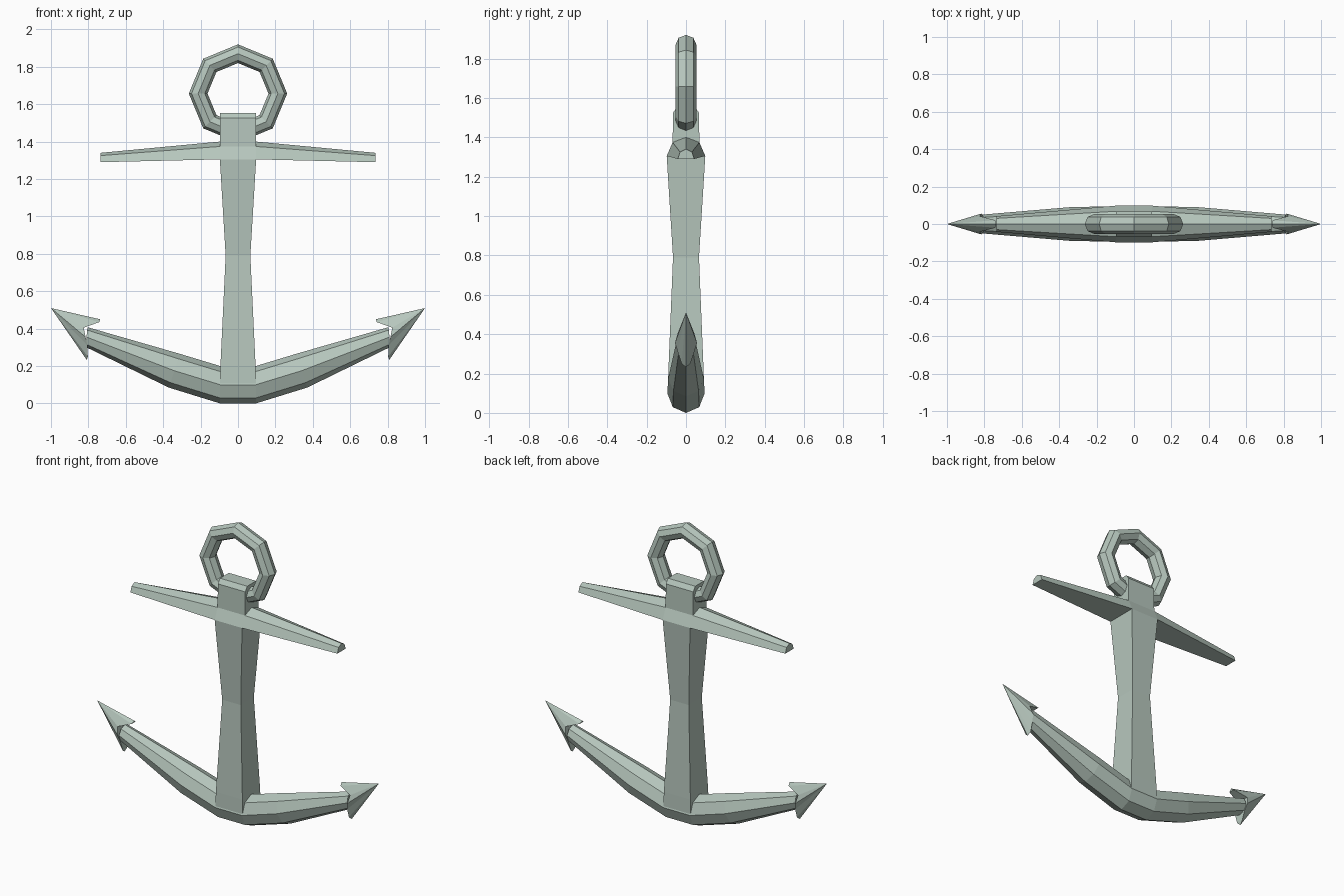
import bpy, bmesh, math
from mathutils import Vector

if "Cube" in bpy.data.objects:
    bpy.data.objects.remove(bpy.data.objects["Cube"])

mat = bpy.data.materials.new("pale_sage_grey")
mat.diffuse_color = (0.47, 0.57, 0.51, 1)
mat.use_nodes = True
mat.node_tree.nodes["Principled BSDF"].inputs["Base Color"].default_value = mat.diffuse_color


def make(name, verts, faces):
    bm = bmesh.new()
    vs = [bm.verts.new(v) for v in verts]
    for f in faces:
        bm.faces.new([vs[i] for i in f])
    bmesh.ops.recalc_face_normals(bm, faces=bm.faces)
    me = bpy.data.meshes.new(name)
    bm.to_mesh(me)
    bm.free()
    me.materials.append(mat)
    ob = bpy.data.objects.new(name, me)
    bpy.context.collection.objects.link(ob)
    return ob


def loft(name, rings, closed=False):
    """Skin a list of equal-length point rings."""
    n, m = len(rings[0]), len(rings)
    verts = [p for r in rings for p in r]
    faces = []
    for k in range(m if closed else m - 1):
        a, b = k * n, (k + 1) % m * n
        faces += [(a + i, a + (i + 1) % n, b + (i + 1) % n, b + i) for i in range(n)]
    if not closed:
        faces += [range(n), range((m - 1) * n, m * n)]
    return make(name, verts, faces)


# shank: rectangular sections (z, half x, half y)
shank = [(0.10, 0.097, 0.092), (0.20, 0.094, 0.09), (0.79, 0.066, 0.066), (1.305, 0.097, 0.098),
         (1.372, 0.097, 0.068), (1.525, 0.097, 0.066), (1.553, 0.097, 0.045)]
loft("shank", [[(-x, -y, z), (x, -y, z), (x, y, z), (-x, y, z)] for z, x, y in shank])


# stock: five-sided crossbar tapering to both ends
def stock_ring(x, w, w2, z0, z1, z2):
    return [(x, -w, z0), (x, w, z0), (x, w2, z1), (x, 0, z2), (x, -w2, z1)]


root = (0.098, 0.068, 1.305, 1.374, 1.40)
end = (0.042, 0.03, 1.29, 1.325, 1.34)
loft("stock", [stock_ring(-0.735, *end), stock_ring(-0.097, *root),
               stock_ring(0.097, *root), stock_ring(0.735, *end)])

# arms: octagonal bar bent upwards, sections (x, z, radius, tilt)
half = [(0.095, 0.10, 0.10, 0.0), (0.34, 0.175, 0.095, 0.32), (0.81, 0.355, 0.053, 0.1)]
sections = [(-x, z, r, -t) for x, z, r, t in reversed(half)] + half
rings = []
for x, z, r, t in sections:
    ring = []
    for i in range(8):
        a = i * math.pi / 4
        h = r * math.sin(a)
        ring.append((x - h * math.sin(t), 0.95 * r * math.cos(a), z + h * math.cos(t)))
    rings.append(ring)
loft("arms", rings)

# flukes: barbed arrowheads, mirrored left and right
centre = [(1.0, 0, 0.51), (0.737, 0, 0.45), (0.808, 0, 0.232)]      # tip, upper and lower barb
side = [(0.742, 0.02, 0.435), (0.825, 0.042, 0.405), (0.815, 0.056, 0.355),
        (0.805, 0.042, 0.31), (0.803, 0.022, 0.25)]
for label, s in (("left", -1), ("right", 1)):
    pts = centre + side + [(x, -y, z) for x, y, z in side]
    faces = []
    for o in (3, 8):
        chain = [1] + [o + i for i in range(5)] + [2]
        faces += [(0, a, b) for a, b in zip(chain, chain[1:])]
    faces += [(1, 3, 8), (3, 4, 9, 8), (4, 5, 10, 9), (5, 6, 11, 10), (6, 7, 12, 11), (2, 7, 12)]
    make(label + "_fluke", [(s * x, y, z) for x, y, z in pts], faces)

# ring: eight-sided torus through the shank head
rings = []
for k in range(8):
    a = k * math.pi / 4
    ring = []
    for i in range(8):
        b = i * math.pi / 4
        r = 0.213 + 0.05 * math.cos(b)
        ring.append((r * math.sin(a), 0.053 * math.sin(b), 1.657 + r * math.cos(a)))
    rings.append(ring)
loft("ring", rings, closed=True)
